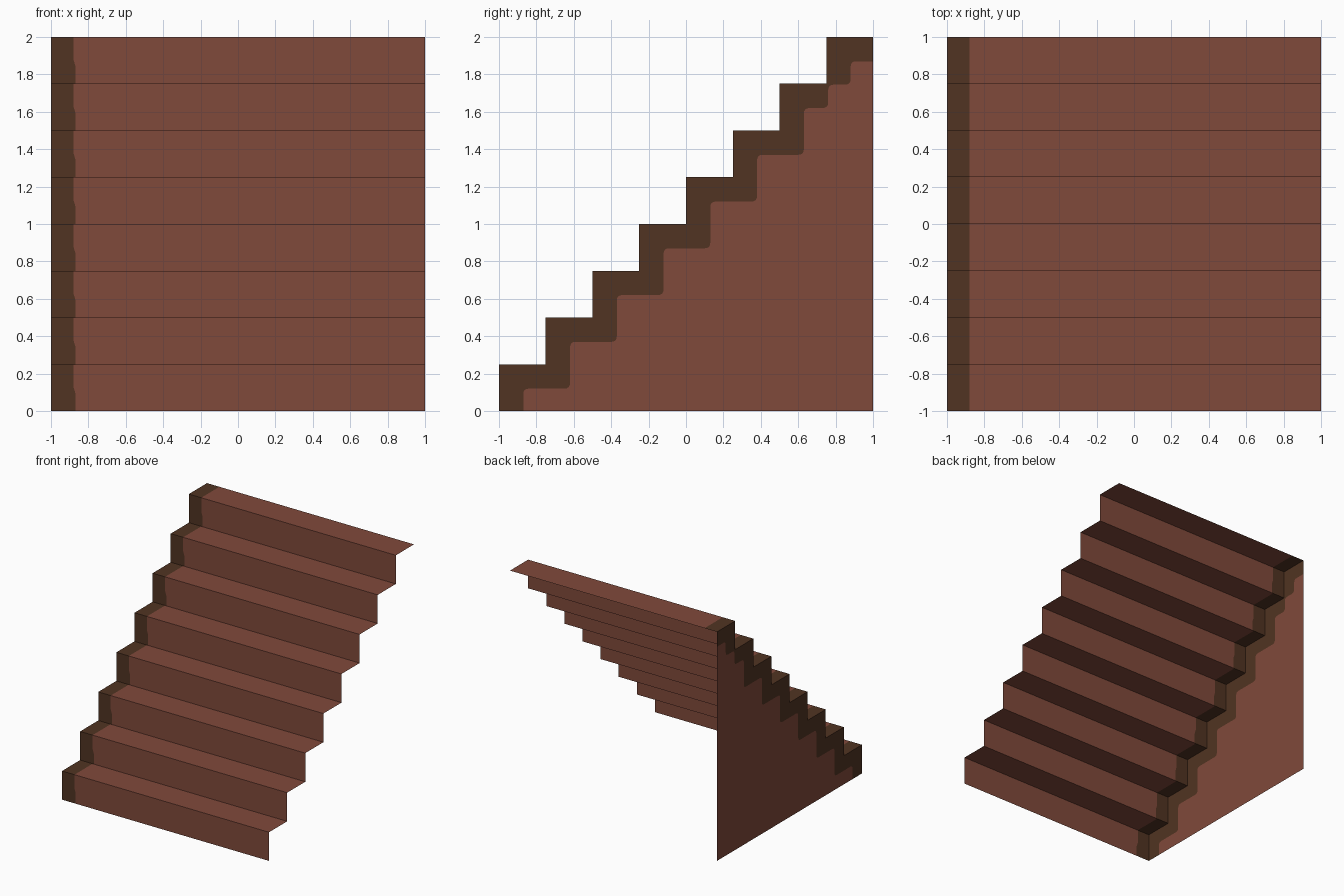
import bpy, bmesh
from mathutils import Vector

cube = bpy.data.objects.get("Cube")
if cube:
    bpy.data.objects.remove(cube, do_unlink=True)

STEPS = 8
S = 2 / STEPS          # rise and run of one step
BAND = 0.13            # width of the dark edging on the wall
EDGE = -0.88           # inner limit of the dark edging on the steps


def make_material(name, color):
    mat = bpy.data.materials.new(name)
    mat.use_nodes = True
    mat.diffuse_color = color
    bsdf = next(n for n in mat.node_tree.nodes if n.type == "BSDF_PRINCIPLED")
    bsdf.inputs["Base Color"].default_value = color
    bsdf.inputs["Roughness"].default_value = 0.9
    return mat


MATERIALS = [make_material("red_brown", (0.216, 0.067, 0.043, 1)),
             make_material("dark_brown", (0.082, 0.034, 0.016, 1))]


def build(name, polygons):
    """Make one object from (points, material index, outward direction) sheets."""
    bm = bmesh.new()
    for points, index, outward in polygons:
        face = bm.faces.new([bm.verts.new(p) for p in points])
        face.material_index = index
        face.normal_update()
        if face.normal.dot(Vector(outward)) < 0:
            face.normal_flip()
    bmesh.ops.remove_doubles(bm, verts=bm.verts, dist=0.0001)
    mesh = bpy.data.meshes.new(name)
    bm.to_mesh(mesh)
    bm.free()
    for mat in MATERIALS:
        mesh.materials.append(mat)
    obj = bpy.data.objects.new(name, mesh)
    bpy.context.collection.objects.link(obj)
    return obj


def rounded(points, radius, segments=4):
    """Round every inner corner of an open path."""
    path = [Vector(points[0])]
    for a, b, c in zip(points, points[1:], points[2:]):
        a, b, c = Vector(a), Vector(b), Vector(c)
        start = b + (a - b).normalized() * radius
        end = b + (c - b).normalized() * radius
        for k in range(segments + 1):
            t = k / segments
            path.append(start.lerp(b, t).lerp(b.lerp(end, t), t))
    return path + [Vector(points[-1])]


# Risers and treads, each split into a dark edging and a red main area
risers, treads = [], []
for i in range(STEPS):
    y, z = -1 + i * S, i * S
    front, up = (0, -1, 0), (0, 0, 1)
    wavy = [(-0.868, y, z), (-0.868, y, z + 0.09),
            (EDGE, y, z + 0.13), (EDGE, y, z + S)]
    risers.append((wavy + [(-1, y, z + S), (-1, y, z)], 1, front))
    risers.append((wavy + [(1, y, z + S), (1, y, z)], 0, front))
    for x0, x1, index in ((-1, EDGE, 1), (EDGE, 1, 0)):
        treads.append(([(x0, y, z + S), (x1, y, z + S),
                        (x1, y + S, z + S), (x0, y + S, z + S)], index, up))
build("step_risers", risers)
build("step_treads", treads)

# Stepped outline of the wall, and the rounded lower limit of its edging
outline = [(-1, 0)]
limit = [(-1 + BAND, 0)]
for i in range(STEPS):
    y, top = -1 + i * S, (i + 1) * S
    outline += [(y, top), (y + S, top)]
    if i < STEPS - 2:
        limit += [(y + BAND, top - BAND), (y + S + BAND, top - BAND)]
limit += [(0.63, 1.62), (0.76, 1.62), (0.76, 1.745),
          (0.88, 1.745), (0.88, 1.87), (1, 1.87)]
# drop the repeated corner where the regular steps meet the narrow top part
limit = [p for k, p in enumerate(limit)
         if k == 0 or (Vector(p) - Vector(limit[k - 1])).length > 0.02]
limit = rounded(limit, 0.03)


def on_wall(points):
    return [(-1, p[0], p[1]) for p in points]


# Side wall on the right: dark stepped edging above, red panel below
side = (-1, 0, 0)
build("side_wall", [
    (on_wall(outline + limit[::-1]), 1, side),
    (on_wall(limit + [(1, 0)]), 0, side),
])
